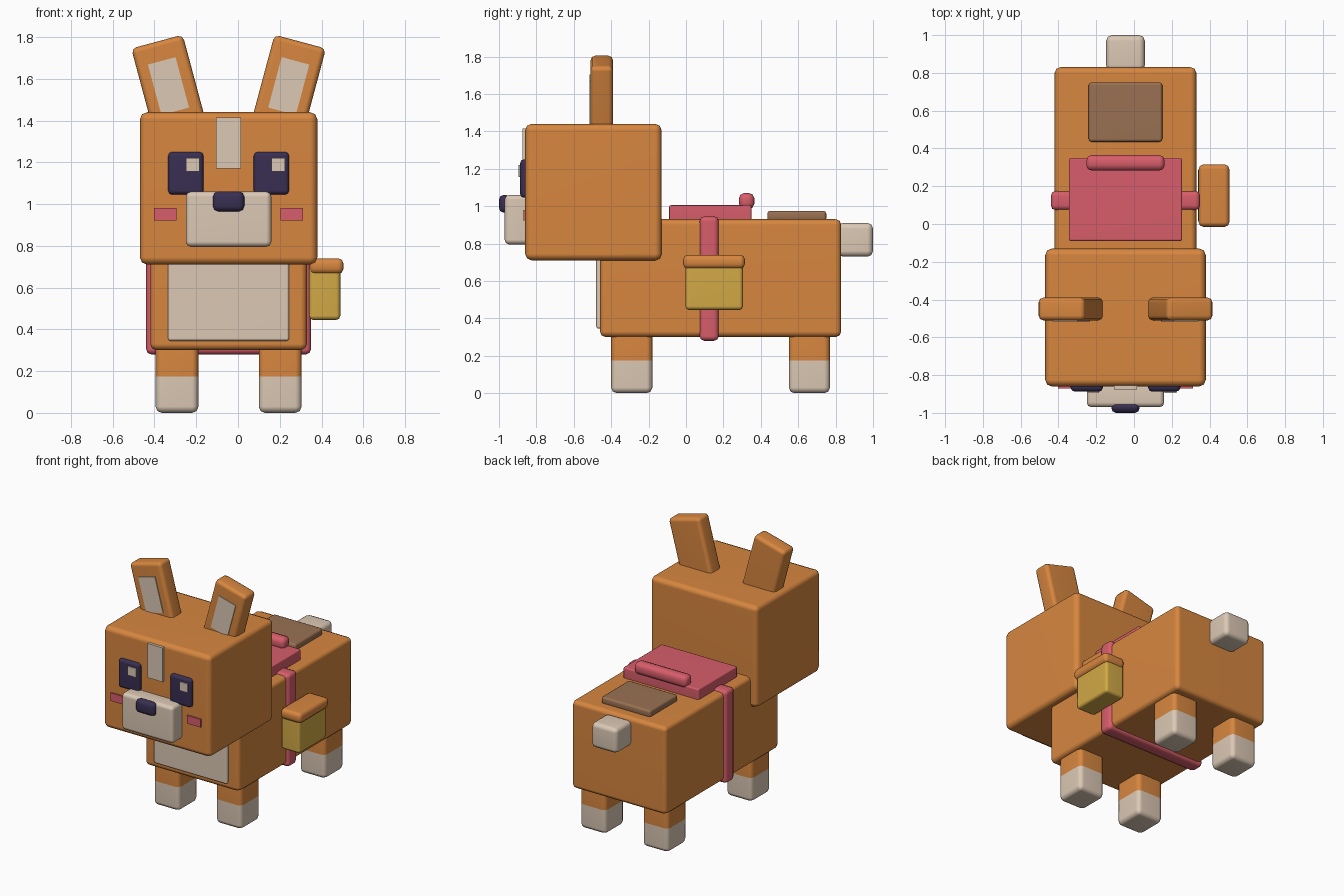
import bpy
import bmesh
from math import radians
from mathutils import Matrix, Vector

if "Cube" in bpy.data.objects:
    bpy.data.objects.remove(bpy.data.objects["Cube"], do_unlink=True)


def material(name, r, g, b):
    m = bpy.data.materials.new(name)
    m.use_nodes = True
    m.diffuse_color = (r, g, b, 1)
    m.node_tree.nodes["Principled BSDF"].inputs["Base Color"].default_value = (r, g, b, 1)
    return m


ORANGE = material("orange fur", 0.68, 0.24, 0.05)
CREAM = material("cream fur", 0.71, 0.58, 0.46)
NAVY = material("dark navy", 0.04, 0.028, 0.085)
RED = material("soft red", 0.68, 0.11, 0.145)
BROWN = material("brown patch", 0.32, 0.165, 0.085)
YELLOW = material("mustard yellow", 0.64, 0.40, 0.06)

MID = -0.045  # symmetry plane of the animal


def block(name, mat, x, y, z, bevel=0.0, tilt=0.0, sock=None):
    """Rounded box from (min, max) ranges; sock = (material, height) recolours the bottom."""
    ranges = (x, y, z)
    centre = Vector([(a + b) / 2 for a, b in ranges])
    size = [b - a for a, b in ranges]
    bm = bmesh.new()
    bmesh.ops.create_cube(bm, size=1)
    bmesh.ops.scale(bm, vec=size, verts=bm.verts)
    if bevel:
        bmesh.ops.bevel(bm, geom=bm.edges[:], offset=bevel, segments=2, profile=0.5,
                        affect='EDGES', clamp_overlap=True)
    if sock:
        cut = sock[1] - centre.z
        bmesh.ops.bisect_plane(bm, geom=bm.verts[:] + bm.edges[:] + bm.faces[:],
                               plane_co=(0, 0, cut), plane_no=(0, 0, 1))
        for f in bm.faces:
            f.material_index = int(f.calc_center_median().z < cut)
    bmesh.ops.transform(bm, matrix=Matrix.Rotation(radians(tilt), 4, 'Y'), verts=bm.verts)
    mesh = bpy.data.meshes.new(name)
    bm.to_mesh(mesh)
    bm.free()
    mesh.materials.append(mat)
    if sock:
        mesh.materials.append(sock[0])
    ob = bpy.data.objects.new(name, mesh)
    ob.location = centre
    bpy.context.collection.objects.link(ob)
    if bevel:
        mesh.shade_smooth()
        ob.modifiers.new("flat_sides", 'WEIGHTED_NORMAL')
    return ob


def span(centre, width):
    return (centre - width / 2, centre + width / 2)


# Body, chest, tail and back patch
block("body", ORANGE, span(MID, 0.75), (-0.46, 0.83), (0.30, 0.93), 0.03)
block("chest_patch", CREAM, span(MID, 0.58), (-0.48, -0.44), (0.345, 0.88), 0.012)
block("tail", CREAM, span(MID, 0.205), (0.81, 1.0), (0.73, 0.91), 0.03)
block("back_patch", BROWN, span(MID, 0.39), (0.435, 0.75), (0.92, 0.975), 0.015)

# Head and face
block("head", ORANGE, span(MID, 0.85), (-0.86, -0.13), (0.71, 1.44), 0.035)
block("muzzle", CREAM, span(MID, 0.41), (-0.97, -0.84), (0.795, 1.06), 0.025)
block("nose", NAVY, span(MID, 0.15), (-1.0, -0.94), (0.965, 1.06), 0.025)
block("forehead_stripe", CREAM, span(MID, 0.12), (-0.875, -0.85), (1.17, 1.415))

for side, s in (("left", 1), ("right", -1)):
    # Eyes keep their highlights on the same side
    eye = MID + s * 0.205
    block(side + "_eye", NAVY, span(eye, 0.17), (-0.887, -0.83), (1.045, 1.25), 0.02)
    block(side + "_eye_highlight", CREAM, span(eye + 0.033, 0.065), (-0.895, -0.88), (1.157, 1.22))
    block(side + "_cheek", RED, span(MID + s * 0.303, 0.108), (-0.87, -0.85), (0.922, 0.98))

    # Ears lean outwards
    ear = MID + s * 0.288
    block(side + "_ear", ORANGE, span(ear, 0.255), (-0.51, -0.39), (1.36, 1.785), 0.025, 15 * s)
    block(side + "_ear_inner", CREAM, span(ear, 0.137), (-0.516, -0.50), (1.44, 1.69), 0, 15 * s)

    # Legs with pale socks
    for end, y in (("front", -0.29), ("back", 0.66)):
        block(f"{side}_{end}_leg", ORANGE, span(MID + s * 0.247, 0.205), span(y, 0.22),
              (0, 0.36), 0.03, sock=(CREAM, 0.175))

# Saddle and girth strap
block("girth_strap", RED, span(MID, 0.79), (0.073, 0.175), (0.28, 0.945), 0.025)
block("saddle", RED, span(MID, 0.60), (-0.09, 0.35), (0.92, 1.005), 0.01)
block("saddle_roll", RED, span(MID, 0.415), (0.283, 0.365), (0.985, 1.07), 0.028)

# Side bag
block("bag", YELLOW, (0.34, 0.49), (-0.003, 0.305), (0.445, 0.71), 0.02)
block("bag_lid", ORANGE, (0.342, 0.505), (-0.015, 0.315), (0.665, 0.74), 0.025)
